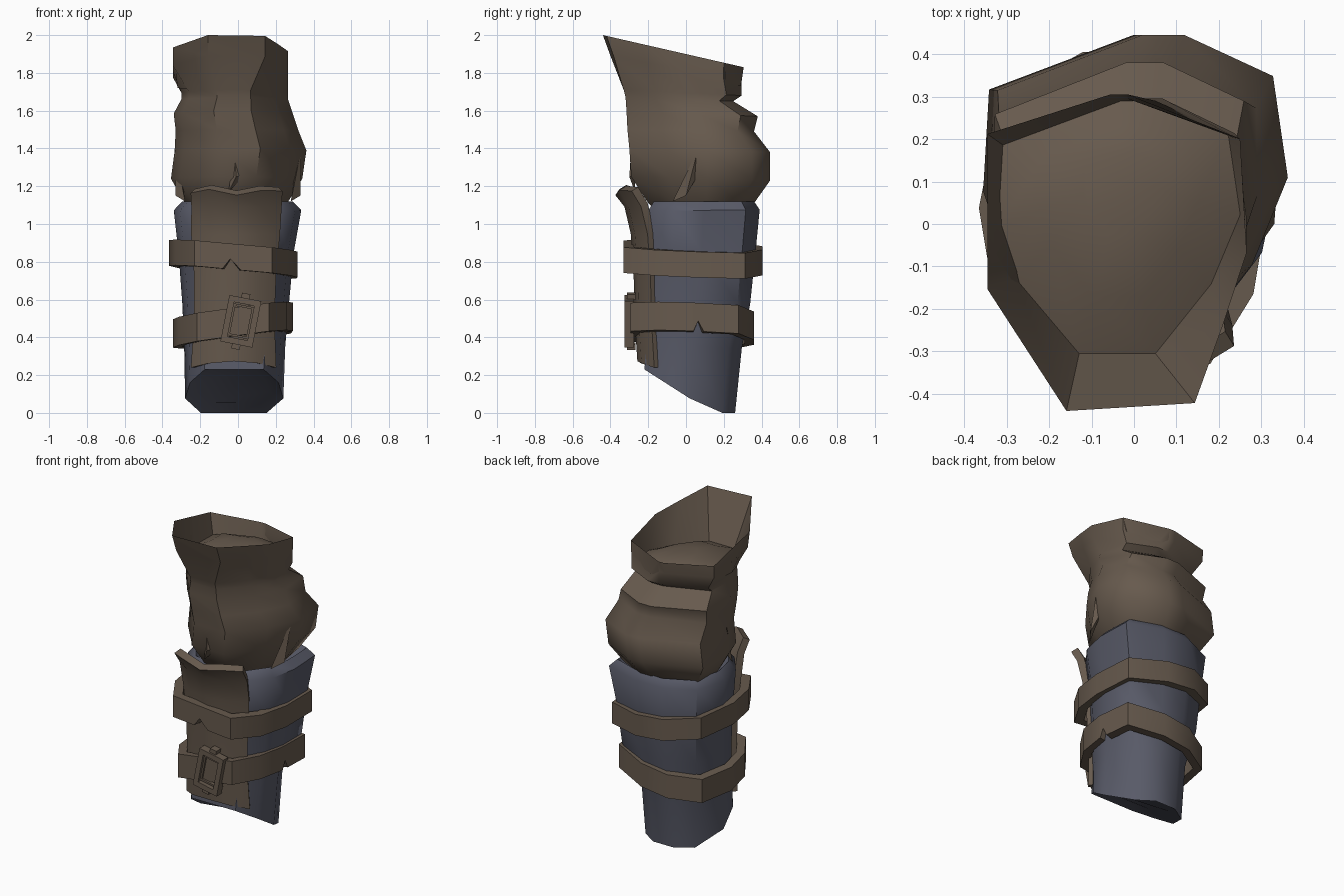
import bpy, bmesh, math
from mathutils import Vector, Matrix

if "Cube" in bpy.data.objects:
    bpy.data.objects.remove(bpy.data.objects["Cube"])


def material(name, rgb):
    m = bpy.data.materials.new(name)
    m.diffuse_color = (*rgb, 1)
    m.use_nodes = True
    m.node_tree.nodes["Principled BSDF"].inputs["Base Color"].default_value = m.diffuse_color
    return m


LEATHER = material("brown leather", (0.135, 0.102, 0.075))
CLOTH = material("slate blue", (0.098, 0.103, 0.138))

# Plan outlines in a -1..1 box
RIM = [(-.39, -1), (.6, -.95), (.82, -.45), (1, 0), (.95, .72), (.08, 1),
       (-.05, 1), (-1, .75), (-1, .25), (-1, -.23)]
SLEEVE = [(-.33, -1), (.3, -1), (.76, -.45), (1, .1), (.9, .74), (.3, 1),
          (.02, 1), (-.96, .65), (-1, 0), (-.86, -.4)]
BODY = [(-.6, -1), (.6, -1), (.9, -.55), (1, 0), (.97, .75), (.3, 1),
        (-.28, 1), (-.85, .7), (-1, 0), (-.9, -.55)]
LOW = [(-.6, -1), (.6, -1), (.9, -.55), (1, 0), (.66, .72), (.28, 1),
       (-.28, 1), (-.68, .72), (-1, 0), (-.9, -.55)]


def finish(name, bm, mat, angle=40):
    bmesh.ops.recalc_face_normals(bm, faces=bm.faces)
    me = bpy.data.meshes.new(name)
    bm.to_mesh(me)
    bm.free()
    me.materials.append(mat)
    ob = bpy.data.objects.new(name, me)
    bpy.context.collection.objects.link(ob)
    bpy.ops.object.select_all(action='DESELECT')
    ob.select_set(True)
    bpy.context.view_layer.objects.active = ob
    if angle:
        bpy.ops.object.shade_smooth_by_angle(angle=math.radians(angle))
    return ob


def ring(shape, x0, x1, y0, y1, zf, zb):
    """Fit an outline to a box; height runs from zf (front) to zb (back)."""
    return [Vector(((x0 + x1) / 2 + u * (x1 - x0) / 2,
                    (y0 + y1) / 2 + v * (y1 - y0) / 2,
                    zf + (zb - zf) * (v + 1) / 2)) for u, v in shape]


def loft(name, rings, mat, wrap=False, angle=40):
    bm = bmesh.new()
    rows = [[bm.verts.new(p) for p in r] for r in rings]
    n = len(rows[0])
    pairs = list(zip(rows, rows[1:])) + ([(rows[-1], rows[0])] if wrap else [])
    for a, b in pairs:
        for i in range(n):
            j = (i + 1) % n
            bm.faces.new((a[i], a[j], b[j], b[i]))
    if not wrap:
        bm.faces.new(rows[0])
        bm.faces.new(rows[-1])
    return finish(name, bm, mat, angle)


# Sleeve: domed floor inside a flared rim, fold at the back
loft("sleeve", [ring(s, *r) for s, r in (
    (SLEEVE, (-.12, .06, -.02, .17, 1.80, 1.79)),
    (SLEEVE, (-.22, .15, -.17, .23, 1.77, 1.77)),
    (SLEEVE, (-.32, .25, -.305, .29, 1.71, 1.73)),
    (RIM, (-.345, .265, -.44, .305, 2.0, 1.83)),
    (RIM, (-.345, .265, -.40, .295, 1.89, 1.76)),
    (SLEEVE, (-.30, .265, -.33, .295, 1.71, 1.68)),
    (SLEEVE, (-.30, .265, -.32, .25, 1.67, 1.65)),
    (SLEEVE, (-.34, .29, -.315, .38, 1.60, 1.57)),
    (SLEEVE, (-.33, .32, -.31, .36, 1.50, 1.49)),
    (SLEEVE, (-.335, .362, -.30, .445, 1.40, 1.38)),
    (SLEEVE, (-.355, .34, -.29, .445, 1.25, 1.23)),
    (SLEEVE, (-.28, .26, -.20, .36, 1.11, 1.11)),
    (SLEEVE, (-.20, .20, -.12, .28, 1.04, 1.04)))], LEATHER, angle=50)


# Pinched pleats above the cuff
def pleat(name, *pts):
    bm = bmesh.new()
    v = [bm.verts.new(p) for p in pts]
    for f in ((0, 1, 2), (0, 2, 3), (0, 3, 1), (1, 3, 2)):
        bm.faces.new([v[i] for i in f])
    finish(name, bm, LEATHER, 0)


for side, s in (("right", 1), ("left", -1)):
    pleat(side + "_pleat", (s * .335, .065, 1.40), (s * .28, -.07, 1.12),
          (s * .33, .0, 1.15), (s * .30, .07, 1.27))
pleat("front_pleat", (-.02, -.29, 1.40), (-.05, -.27, 1.17),
      (-.01, -.30, 1.25), (.04, -.27, 1.26))

# Cuff with bevelled top rim, slanted lower end and shallow hollow underside
low = ring(LOW, -.28, .24, -.22, .26, 0, 0)
for p in low:
    p.z = max(0, .23 * (.14 - p.y) / .36)
hollow = [Vector((-.02 + (p.x + .02) * .7, .03 + (p.y - .03) * .7,
                  p.z * .75 + .055)) for p in low]
loft("cuff", [ring(BODY, *r) for r in (
    (-.24, .23, -.12, .31, 1.06, 1.06),
    (-.295, .29, -.17, .36, 1.12, 1.12),
    (-.34, .335, -.20, .39, 1.07, 1.075),
    (-.315, .295, -.20, .368, .85, .85),
    (-.295, .27, -.20, .34, .58, .58))]
    + [ring(LOW, -.285, .25, -.21, .295, .36, .34), low, hollow],
    CLOTH, angle=50)

# Front panel, flaring outward at its top
bm = bmesh.new()
xs = (-1, -.6, 0, .55, 1)
bulge = (.085, .02, 0, .02, .085)
wave = (0, .02, -.01, .015, .01)
rows = []
for k, (z, y, l, r) in enumerate((
        (1.175, -.355, -.24, .225), (1.10, -.305, -.235, .22),
        (.95, -.27, -.235, .21), (.75, -.255, -.22, .19),
        (.50, -.25, -.22, .18), (.25, -.235, -.235, .19))):
    row = []
    for i, u in enumerate(xs):
        dz = wave[i] if k == 0 else (.035 * (1 - u * u) - .01 if k == 5 else 0)
        row.append(bm.verts.new(((l + r) / 2 + u * (r - l) / 2, y + bulge[i], z + dz)))
    rows.append(row)
for a, b in zip(rows, rows[1:]):
    for i in range(4):
        bm.faces.new((a[i], b[i], b[i + 1], a[i + 1]))
panel = finish("front_panel", bm, LEATHER, 0)
sol = panel.modifiers.new("thickness", 'SOLIDIFY')
sol.thickness = .045
sol.offset = 0
bpy.ops.object.modifier_apply(modifier="thickness")
bpy.ops.object.shade_smooth_by_angle(angle=math.radians(35))


# Straps with one torn notch in the lower edge
def strap(name, box, edge, ts, height, half):
    a, b = Vector(BODY[edge]), Vector(BODY[edge + 1])
    shape = BODY[:edge + 1] + [tuple(a.lerp(b, t)) for t in ts] + BODY[edge + 1:]
    outer = ring(shape, *box, 0, 0)
    c = Vector(((box[0] + box[1]) / 2, (box[2] + box[3]) / 2, 0))
    inner = [c + (p - c) * .85 for p in outer]

    def level(pts, dz, notch):
        return [Vector((p.x, p.y, height(p.x, p.y) + dz
                        + (.055 if notch and i == edge + 2 else 0)))
                for i, p in enumerate(pts)]
    loft(name, [level(outer, -half, True), level(outer, half, False),
                level(inner, half, False), level(inner, -half, True)],
         LEATHER, wrap=True, angle=35)


strap("upper_strap", (-.365, .315, -.33, .405), 0, (.36, .46, .60),
      lambda x, y: .815 - .09 * x - .03 * y, .068)
strap("lower_strap", (-.345, .29, -.295, .36), 3, (.03, .13, .25),
      lambda x, y: .47 + .14 * x - .05 * y, .075)

# Buckle: outer frame, recessed inner frame, end tabs
bm = bmesh.new()


def bar(x, z, w, h, y, d):
    bmesh.ops.create_cube(bm, size=1, matrix=Matrix.Translation((x, y, z))
                          @ Matrix.Diagonal((w, d, h, 1)))


for s in (-1, 1):
    bar(s * .07, 0, .032, .25, 0, .05)
    bar(0, s * .109, .15, .032, 0, .05)
    bar(s * .05, 0, .012, .17, .008, .03)
    bar(0, s * .08, .10, .012, .008, .03)
    bar(0, s * .135, .045, .03, .01, .045)
bmesh.ops.transform(bm, verts=bm.verts, matrix=Matrix.Translation((.015, -.30, .485))
                    @ Matrix.Rotation(math.radians(-11), 4, 'Y').inverted())
finish("buckle", bm, LEATHER, 0)
